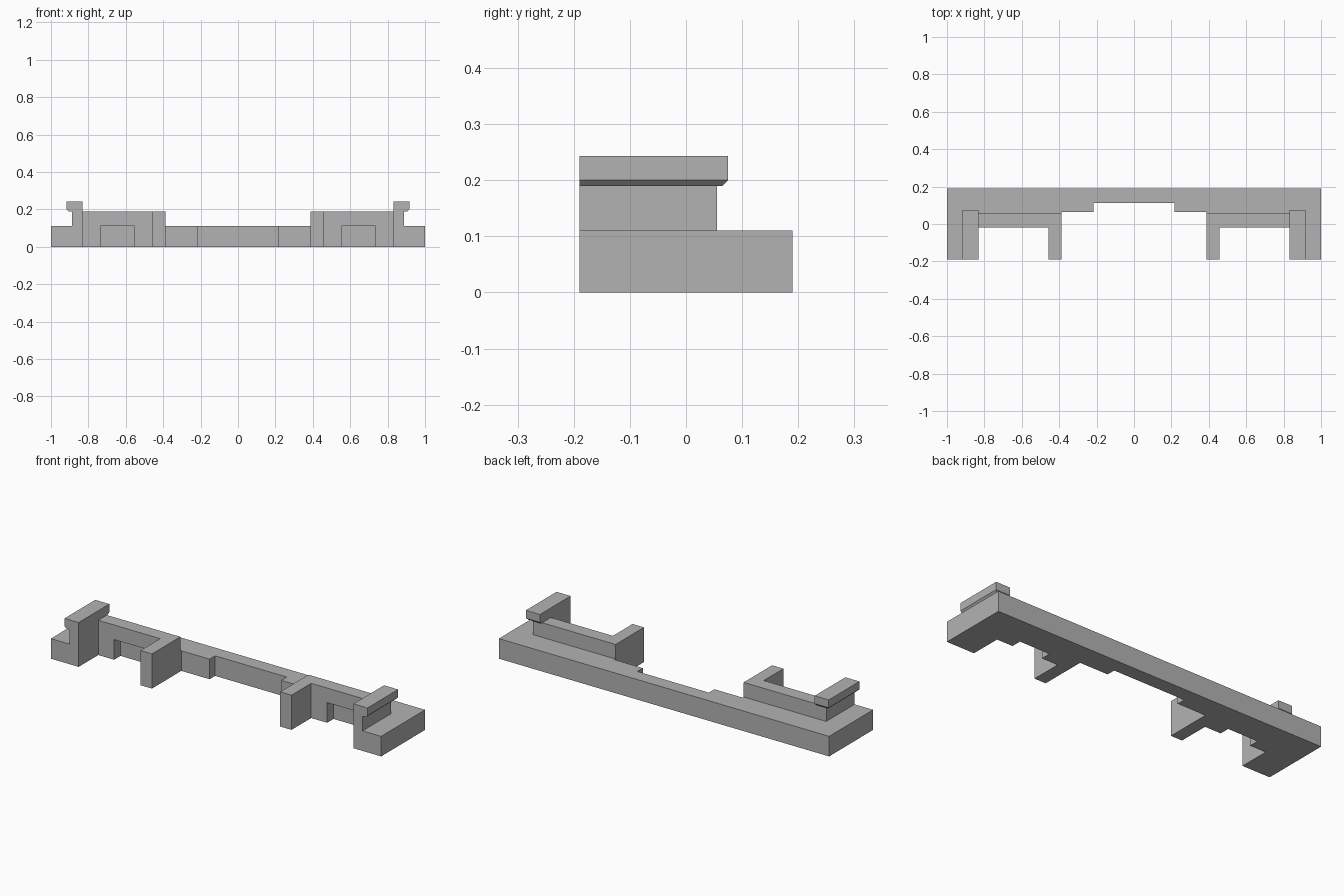
import bpy
import bmesh

cube = bpy.data.objects.get("Cube")
if cube:
    bpy.data.objects.remove(cube, do_unlink=True)

grey = bpy.data.materials.new("plain grey")
grey.use_nodes = True
grey.diffuse_color = (0.45, 0.45, 0.45, 1)
grey.node_tree.nodes["Principled BSDF"].inputs["Base Color"].default_value = grey.diffuse_color


def loft(name, rings):
    """Solid through a stack of rings, each given as (z, outline points)."""
    bm = bmesh.new()
    stack = [[bm.verts.new((x, y, z)) for x, y in pts] for z, pts in rings]
    bm.faces.new(stack[0])
    bm.faces.new(stack[-1])
    n = len(stack[0])
    for low, high in zip(stack, stack[1:]):
        for i in range(n):
            j = (i + 1) % n
            bm.faces.new((low[i], low[j], high[j], high[i]))
    bmesh.ops.recalc_face_normals(bm, faces=bm.faces)
    mesh = bpy.data.meshes.new(name)
    bm.to_mesh(mesh)
    bm.free()
    mesh.materials.append(grey)
    obj = bpy.data.objects.new(name, mesh)
    bpy.context.collection.objects.link(obj)
    return obj


def mirrored(pts, sign):
    return [(sign * x, y) for x, y in pts]


def rect(x0, x1, y0, y1):
    return [(x0, y0), (x1, y0), (x1, y1), (x0, y1)]


FRONT, BACK = -0.19, 0.19
BASE_TOP, WALL_TOP, CAP_TOP = 0.11, 0.19, 0.243
WALL_FRONT, WALL_BACK = -0.02, 0.055
POST_IN, POST_OUT, END_IN = 0.388, 0.457, 0.832

# Base slab: stepped front edge with posts, notches and end blocks
half = [
    (0.217, 0.112), (0.217, 0.064), (POST_IN, 0.064),
    (POST_IN, FRONT), (POST_OUT, FRONT), (POST_OUT, WALL_FRONT),
    (0.554, WALL_FRONT), (0.554, 0.035), (0.736, 0.035), (0.736, WALL_FRONT),
    (END_IN, WALL_FRONT), (END_IN, FRONT), (1, FRONT), (1, BACK),
]
outline = half + mirrored(half, -1)[::-1]
loft("base_slab", [(0, outline), (BASE_TOP, outline)])

# Raised wall with its post and end upright, in one U shape
wall = [
    (POST_IN, FRONT), (POST_OUT, FRONT), (POST_OUT, WALL_FRONT),
    (END_IN, WALL_FRONT), (END_IN, FRONT), (0.888, FRONT),
    (0.888, WALL_BACK), (POST_IN, WALL_BACK),
]
# Overhanging cap with a bevelled lower edge
cap_low = rect(END_IN, 0.907, FRONT, 0.065)
cap_full = rect(END_IN, 0.917, FRONT, 0.075)

for side, sign in (("left", 1), ("right", -1)):
    w = mirrored(wall, sign)
    loft(f"{side}_raised_wall", [(BASE_TOP, w), (WALL_TOP, w)])
    low, full = mirrored(cap_low, sign), mirrored(cap_full, sign)
    loft(f"{side}_hooked_cap", [(WALL_TOP, low), (0.2, full), (CAP_TOP, full)])
